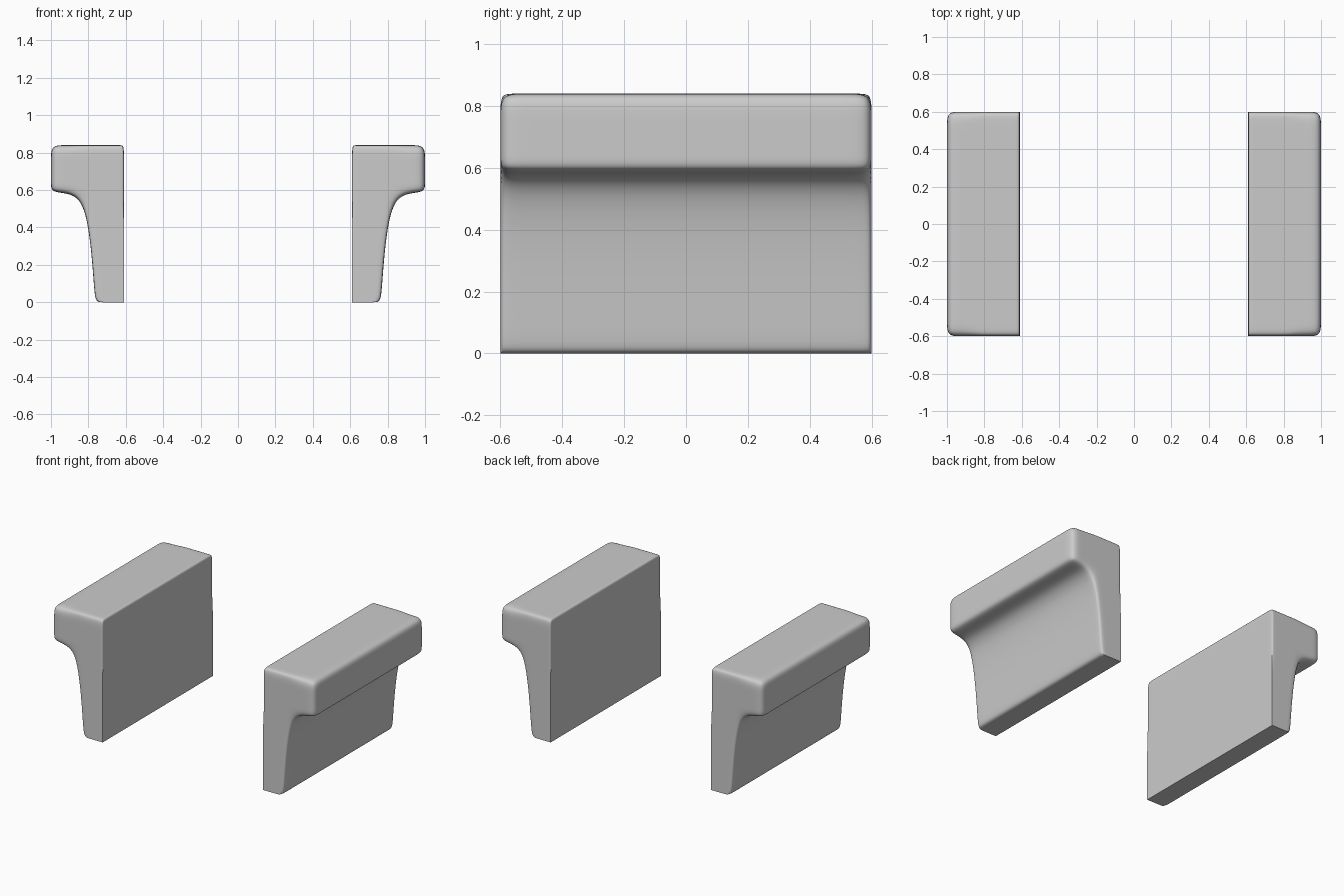
import bpy, bmesh

if "Cube" in bpy.data.objects:
    bpy.data.objects.remove(bpy.data.objects["Cube"])

# Control cage: columns (inner to outer), rows (bottom to top), stations along y
ROWS = [0.0, 0.04, 0.25, 0.555, 0.64, 0.76, 0.84]
LEG_X = [0.757, 0.768, 0.78, 0.82, 0.82, 0.82, 0.82]   # outer face of the leg per row
NI, NJ, NK = 5, 6, 6                                   # cells in x, z, y
SHELF = 3                                              # row where the overhang starts


def solid(i, j, k):
    inside = 0 <= i < NI and 0 <= j < NJ and 0 <= k < NK
    return inside and (i < 3 or j >= SHELF)


def cage_point(i, j, k, side):
    leg = LEG_X[j]
    x = [0.61, 0.625, leg - 0.04, leg, 0.925, 1.0][i]
    z = ROWS[j]
    if j == SHELF and i >= 4:
        z = 0.585 if i == 4 else 0.59
    support = 0.52 if i >= 4 else 0.565               # softer ends on the outer side
    y = [-0.6, -support, -0.25, 0.0, 0.25, support, 0.6][k]
    return (side * x, y, z)


def make_arm(name, side):
    bm = bmesh.new()
    verts = {}

    def vert(c):
        if c not in verts:
            verts[c] = bm.verts.new(cage_point(*c, side))
        return verts[c]

    # skin of the filled cells
    for i in range(NI):
        for j in range(NJ):
            for k in range(NK):
                if not solid(i, j, k):
                    continue
                for axis in range(3):
                    for d in (0, 1):
                        n = [i, j, k]
                        n[axis] += 1 if d else -1
                        if solid(*n):
                            continue
                        a, b = [t for t in range(3) if t != axis]
                        quad = []
                        for u, v in ((0, 0), (1, 0), (1, 1), (0, 1)):
                            c = [i, j, k]
                            c[axis] += d
                            c[a] += u
                            c[b] += v
                            quad.append(vert(tuple(c)))
                        bm.faces.new(quad)
    bmesh.ops.recalc_face_normals(bm, faces=bm.faces)

    # hard edges: bottom rim (inner side and ends) and the lower inner corners
    crease = bm.edges.layers.float.new("crease_edge")
    index = {v: c for c, v in verts.items()}
    for e in bm.edges:
        p, q = (index[v] for v in e.verts)
        end = p[2] == q[2] and p[2] in (0, NK)
        inner = p[0] == q[0] == 0
        bottom = p[1] == q[1] == 0
        low = max(p[1], q[1]) <= 3
        if (bottom and (end or inner)) or (end and inner and low):
            e[crease] = 1.0
            e.smooth = False
    for f in bm.faces:
        f.smooth = True

    mesh = bpy.data.meshes.new(name)
    bm.to_mesh(mesh)
    bm.free()
    obj = bpy.data.objects.new(name, mesh)
    bpy.context.collection.objects.link(obj)
    sub = obj.modifiers.new("Subdivision", 'SUBSURF')
    sub.levels = sub.render_levels = 3
    return obj


make_arm("right_armrest", 1)
make_arm("left_armrest", -1)
